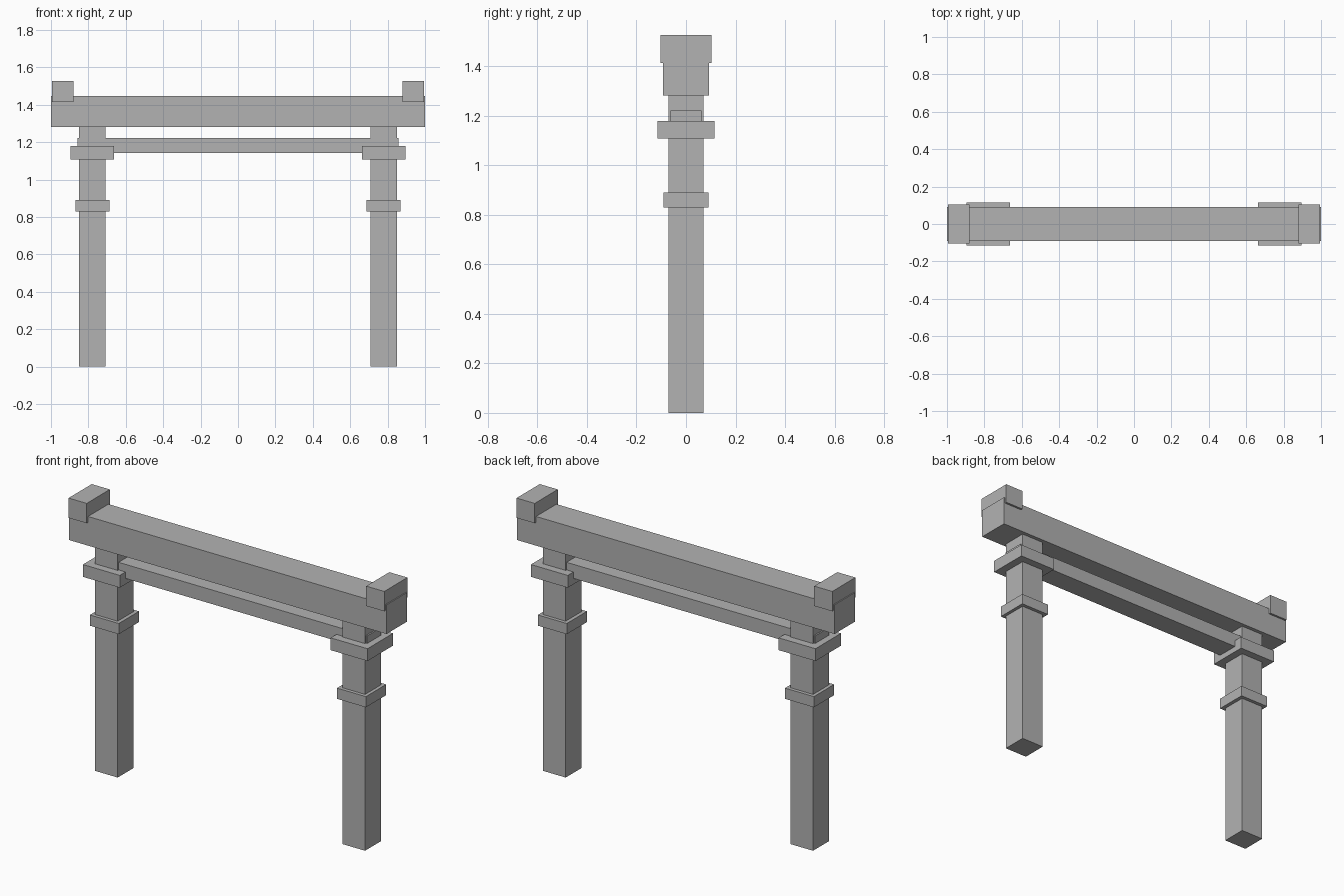
import bpy
import bmesh

if "Cube" in bpy.data.objects:
    bpy.data.objects.remove(bpy.data.objects["Cube"])

# Single flat grey for the whole gate
grey = bpy.data.materials.new("plain_grey")
grey.diffuse_color = (0.448, 0.448, 0.448, 1.0)
grey.use_nodes = True
grey.node_tree.nodes["Principled BSDF"].inputs["Base Color"].default_value = grey.diffuse_color


def box(name, x0, x1, half_y, z0, z1):
    """Axis-aligned box, symmetric in y."""
    bm = bmesh.new()
    bmesh.ops.create_cube(bm, size=1)
    for v in bm.verts:
        v.co.x *= x1 - x0
        v.co.y *= 2 * half_y
        v.co.z *= z1 - z0
    mesh = bpy.data.meshes.new(name)
    bm.to_mesh(mesh)
    bm.free()
    mesh.materials.append(grey)
    obj = bpy.data.objects.new(name, mesh)
    obj.location = ((x0 + x1) / 2, 0, (z0 + z1) / 2)
    bpy.context.collection.objects.link(obj)
    return obj


# Horizontal members
box("top_beam", -1.0, 1.0, 0.092, 1.282, 1.448)
box("tie_beam", -0.858, 0.858, 0.063, 1.142, 1.222)

# Parts repeated on each side: name, inner x, outer x, half depth, bottom, top
side_parts = [
    ("post", 0.708, 0.85, 0.071, 0.0, 1.282),
    ("post_band", 0.687, 0.869, 0.091, 0.829, 0.89),
    ("post_bracket", 0.664, 0.896, 0.115, 1.109, 1.179),
    ("beam_end_cap", 0.88, 0.994, 0.104, 1.414, 1.527),
]
for name, x0, x1, half_y, z0, z1 in side_parts:
    box("right_" + name, x0, x1, half_y, z0, z1)
    box("left_" + name, -x1, -x0, half_y, z0, z1)
